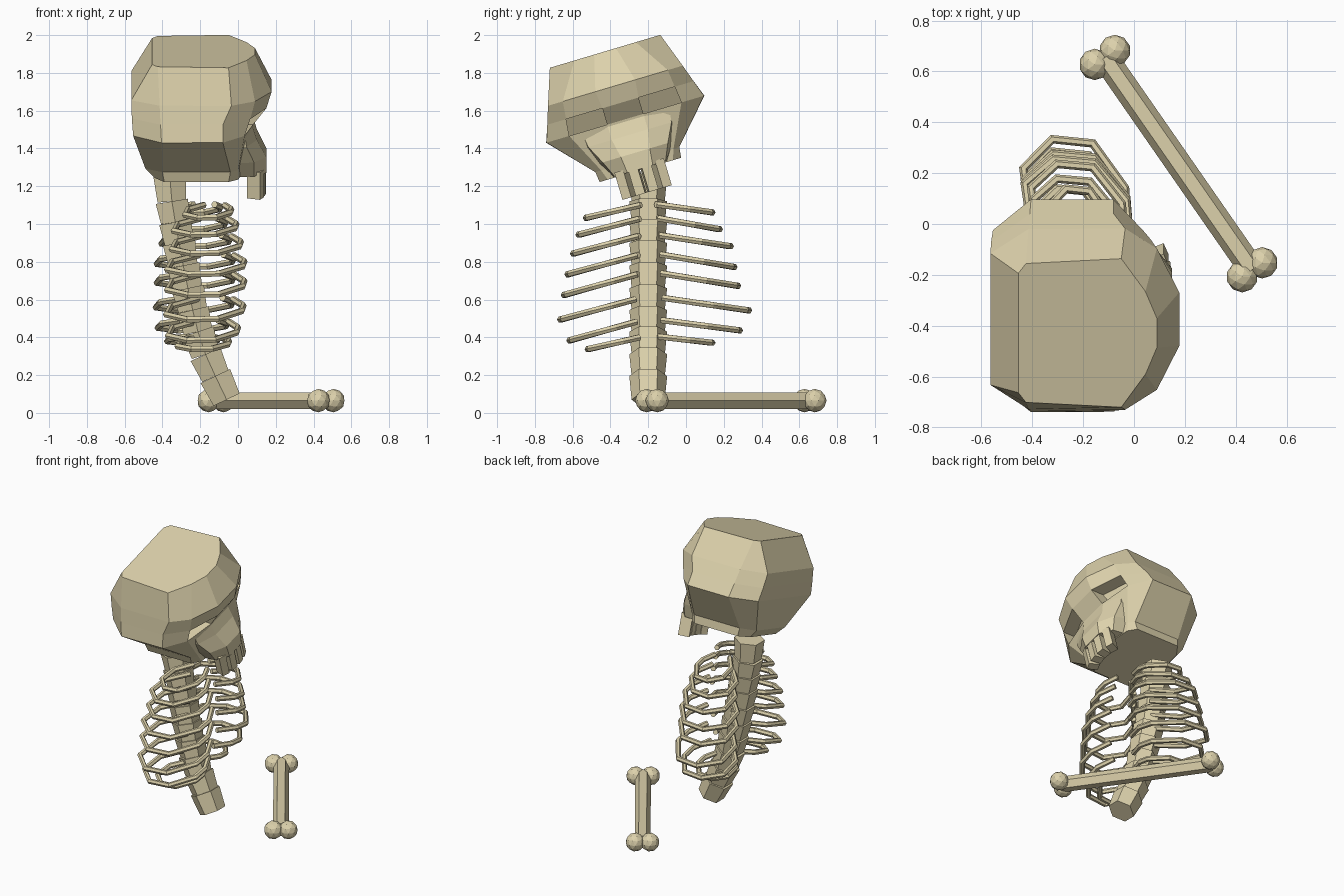
import bpy, bmesh, math
from mathutils import Vector, Matrix

if "Cube" in bpy.data.objects:
    bpy.data.objects.remove(bpy.data.objects["Cube"])

mat = bpy.data.materials.new("bone")
mat.diffuse_color = (0.72, 0.64, 0.41, 1)
mat.use_nodes = True
mat.node_tree.nodes["Principled BSDF"].inputs["Base Color"].default_value = mat.diffuse_color
UP = Vector((0, 0, 1))


def finish(bm, name, matrix=None):
    bmesh.ops.recalc_face_normals(bm, faces=bm.faces)
    if matrix:
        bm.transform(matrix)
    me = bpy.data.meshes.new(name)
    bm.to_mesh(me)
    bm.free()
    me.materials.append(mat)
    ob = bpy.data.objects.new(name, me)
    bpy.context.collection.objects.link(ob)
    return ob


def loft(bm, rings):
    """Skin closed rings of points, cap both ends, return face grid."""
    vs = [[bm.verts.new(p) for p in r] for r in rings]
    n = len(vs[0])
    grid = [[bm.faces.new((a[i], a[(i + 1) % n], b[(i + 1) % n], b[i])) for i in range(n)]
            for a, b in zip(vs, vs[1:])]
    bm.faces.new(vs[0])
    bm.faces.new(vs[-1])
    return grid


def hexagon(c, r, u, v):
    """Six points around c in the plane of u and v."""
    return [c + r * (u * math.cos(k * math.pi / 3) + v * math.sin(k * math.pi / 3)) for k in range(6)]


def mirrored(z, half):
    """Half outline (x, y) from back to front, mirrored across y = 0."""
    return [(x, y, z) for x, y in half] + [(x, -y, z) for x, y in reversed(half)]


# Skull frame: faces +x, rolled sideways
skull = Matrix.Translation((0, -0.34, 1.617)) @ Matrix.Rotation(math.radians(16.6), 4, 'X')

# Cranium: rings from crown to base
bm = bmesh.new()
grid = loft(bm, [
    mirrored(0.31, [(-.455, .245), (-.425, .285), (-.05, .305), (.045, .17), (.09, .06)]),
    mirrored(0.12, [(-.565, .27), (-.415, .37), (-.035, .372), (.09, .29), (.178, .11)]),
    mirrored(0.025, [(-.562, .29), (-.41, .404), (-.08, .404), (.065, .30), (.15, .10)]),
    mirrored(-0.065, [(-.555, .31), (-.405, .437), (-.08, .435), (.035, .31), (.08, .10)]),
    mirrored(-0.288, [(-.49, .17), (-.40, .232), (-.04, .232), (.0, .20), (.03, .10)]),
    mirrored(-0.345, [(-.44, .15), (-.39, .225), (-.05, .225), (.0, .18), (.02, .10)]),
])
# Eye sockets: push the two faces inward
for f in (grid[2][3], grid[2][5]):
    ret = bmesh.ops.extrude_discrete_faces(bm, faces=[f])
    for v in ret["faces"][0].verts:
        v.co.x -= 0.10
finish(bm, "cranium", skull)

# Upper jaw
bm = bmesh.new()
loft(bm, [
    mirrored(-.07, [(-.05, .24), (.035, .24), (.075, .1)]),
    mirrored(-.15, [(-.05, .25), (.045, .23), (.10, .1)]),
    mirrored(-.25, [(-.05, .21), (.085, .18), (.15, .08)]),
    mirrored(-.34, [(-.02, .15), (.085, .14), (.15, .07)]),
])
finish(bm, "upper_jaw", skull)

# Teeth: inner pair straight, outer pair turned with the jaw
for k in (-1.5, -.5, .5, 1.5):
    outer = abs(k) > 1
    bm = bmesh.new()
    bmesh.ops.create_cube(bm, size=1)
    bmesh.ops.scale(bm, vec=(.075, .052, .15), verts=bm.verts)
    yaw = math.copysign(.4 if outer else .12, k)
    bmesh.ops.transform(bm, verts=bm.verts, matrix=Matrix.Translation(
        (.092 if outer else .108, k * .065, -.395)) @ Matrix.Rotation(yaw, 4, 'Z'))
    finish(bm, "tooth", skull)

# Spine: stacked hexagonal vertebrae along a bent path
path = [(-.06, .07), (-.12, .195), (-.172, .31), (-.212, .43), (-.24, .545), (-.265, .66),
        (-.29, .78), (-.312, .90), (-.332, 1.01), (-.35, 1.12), (-.362, 1.26)]
for a, b in zip(path, path[1:]):
    p, q = Vector((a[0], -.2, a[1])), Vector((b[0], -.2, b[1]))
    side = Vector((0, 1, 0))
    fwd = side.cross((q - p).normalized())
    bm = bmesh.new()
    loft(bm, [hexagon(p, .088, side, fwd), hexagon(q, .1, side, fwd)])
    finish(bm, "vertebra")

# Ribs: back x, front x, spine height, left reach, left drop, right reach, right drop
ribs = [(-.28, -.03, 1.11, .34, .08, .35, .05), (-.34, .0, 1.04, .38, .10, .39, .07),
        (-.35, .025, .95, .41, .11, .45, .07), (-.375, .045, .85, .44, .12, .47, .08),
        (-.375, .045, .75, .46, .13, .49, .08), (-.38, .04, .62, .48, .13, .55, .08),
        (-.37, .01, .50, .43, .12, .50, .065), (-.32, -.04, .41, .33, .075, .35, .04)]
shape = [(.4, .12), (.06, .42), (.0, .76), (.27, .97), (.65, .94), (.95, .62), (.97, .4), (.84, .14)]
for xb, xf, z, wl, dl, wr, dr in ribs:
    for sign, w, d, shift, name in ((-1, wl, dl, 0, "left_rib"), (1, wr, dr, -.055, "right_rib")):
        pts = [Vector((xb + shift + (xf - xb) * fx, -.2 + sign * w * fy, z - d * fy))
               for fx, fy in shape]
        rings = []
        for i, c in enumerate(pts):
            t0 = (c - pts[max(i - 1, 0)]).normalized()
            t1 = (pts[min(i + 1, len(pts) - 1)] - c).normalized()
            t = (t0 + t1).normalized()
            n = t.cross(UP).normalized()
            rings.append(hexagon(c, .018, n, n.cross(t)))
        bm = bmesh.new()
        loft(bm, rings)
        finish(bm, name)

# Loose bone: hexagonal shaft with two knobs at each end
a, b = Vector((-.115, .655, .065)), Vector((.465, -.18, .065))
n = (b - a).normalized().cross(UP)
bm = bmesh.new()
loft(bm, [hexagon(c, .051, n, UP) for c in (a, b)])
finish(bm, "bone_shaft")
for c in (a, b):
    for sg in (-1, 1):
        bm = bmesh.new()
        bmesh.ops.create_icosphere(bm, subdivisions=2, radius=.062,
                                   matrix=Matrix.Translation(c + n * .048 * sg))
        finish(bm, "bone_knob")
